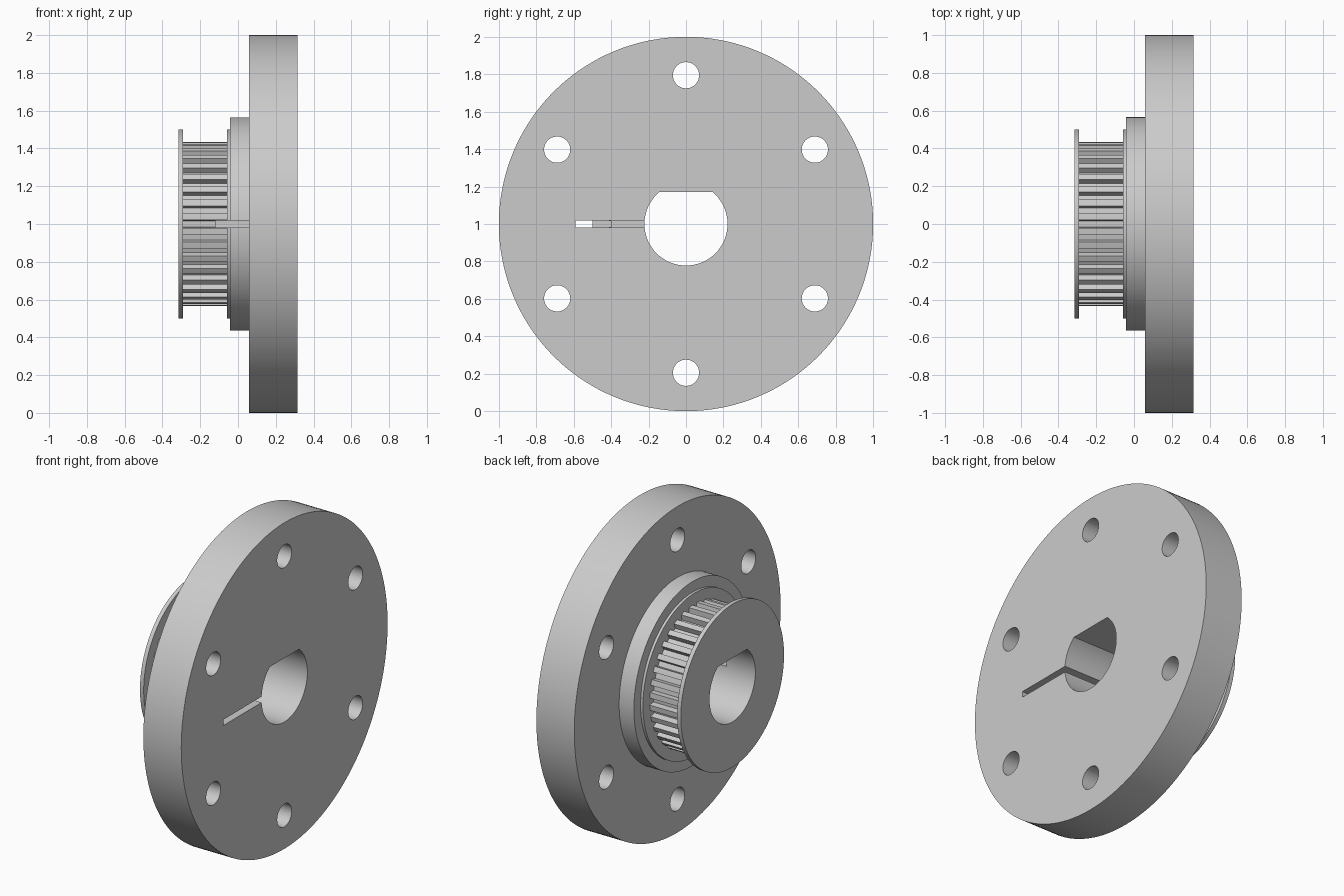
import bpy, bmesh
from math import pi, sin, cos, asin, radians

if "Cube" in bpy.data.objects:
    bpy.data.objects.remove(bpy.data.objects["Cube"])

CZ = 1.0  # height of the turning axis, which runs along x


def prism(name, pts, x0, x1):
    """Extrude a (y, z) outline, given about the axis, from x0 to x1."""
    bm = bmesh.new()
    face = bm.faces.new([bm.verts.new((x0, y, CZ + z)) for y, z in pts])
    ext = bmesh.ops.extrude_face_region(bm, geom=[face])
    for v in ext["geom"]:
        if isinstance(v, bmesh.types.BMVert):
            v.co.x = x1
    bmesh.ops.recalc_face_normals(bm, faces=bm.faces)
    me = bpy.data.meshes.new(name)
    bm.to_mesh(me)
    bm.free()
    ob = bpy.data.objects.new(name, me)
    bpy.context.collection.objects.link(ob)
    return ob


def circle(r, n=128, cy=0.0, cz=0.0):
    return [(cy + r * cos(2 * pi * i / n), cz + r * sin(2 * pi * i / n)) for i in range(n)]


def combine(target, tool, operation):
    tool.hide_render = True
    mod = target.modifiers.new(tool.name, "BOOLEAN")
    mod.operation = operation
    mod.solver = "EXACT"
    mod.object = tool
    bpy.context.view_layer.objects.active = target
    bpy.ops.object.modifier_apply(modifier=mod.name)
    bpy.data.objects.remove(tool)


# Toothed belt drum outline, one groove centred on -y
TEETH, TIP, ROOT = 36, 0.435, 0.40
teeth = []
for k in range(TEETH):
    for f, r in ((-0.28, TIP), (-0.22, ROOT), (0, ROOT), (0.22, ROOT), (0.28, TIP), (0.5, TIP)):
        a = pi + 2 * pi * (k + f) / TEETH
        teeth.append((r * cos(a), r * sin(a)))

# Stepped body: plate, hub, inner rim, toothed drum, outer rim
body = prism("pulley_flange", circle(1.0, 180), 0.058, 0.315)
combine(body, prism("hub", circle(0.565), -0.042, 0.12), "UNION")
combine(body, prism("inner_rim", circle(0.5), -0.058, 0.08), "UNION")
combine(body, prism("toothed_drum", teeth, -0.30, 0.02), "UNION")
combine(body, prism("outer_rim", circle(0.5), -0.315, -0.29), "UNION")

# D-shaped shaft bore with the flat on top
R, FLAT = 0.222, 0.17
a0 = asin(FLAT / R)
span = pi + 2 * a0
bore = [(R * cos(pi - a0 + span * i / 72), R * sin(pi - a0 + span * i / 72)) for i in range(73)]
combine(body, prism("bore_cutter", bore, -0.5, 0.5), "DIFFERENCE")

# Narrow key slot from the plate side
slot = [(-0.59, -0.018), (-0.15, -0.018), (-0.15, 0.018), (-0.59, 0.018)]
combine(body, prism("slot_cutter", slot, -0.12, 0.5), "DIFFERENCE")

# Six bolt holes
for k in range(6):
    a = radians(90 + 60 * k)
    hole = circle(0.07, 48, 0.795 * cos(a), 0.795 * sin(a))
    combine(body, prism("hole_cutter", hole, 0.0, 0.5), "DIFFERENCE")

# Smooth round walls, crisp edges
bpy.ops.object.select_all(action="DESELECT")
body.select_set(True)
bpy.context.view_layer.objects.active = body
bpy.ops.object.shade_smooth_by_angle(angle=radians(25))
